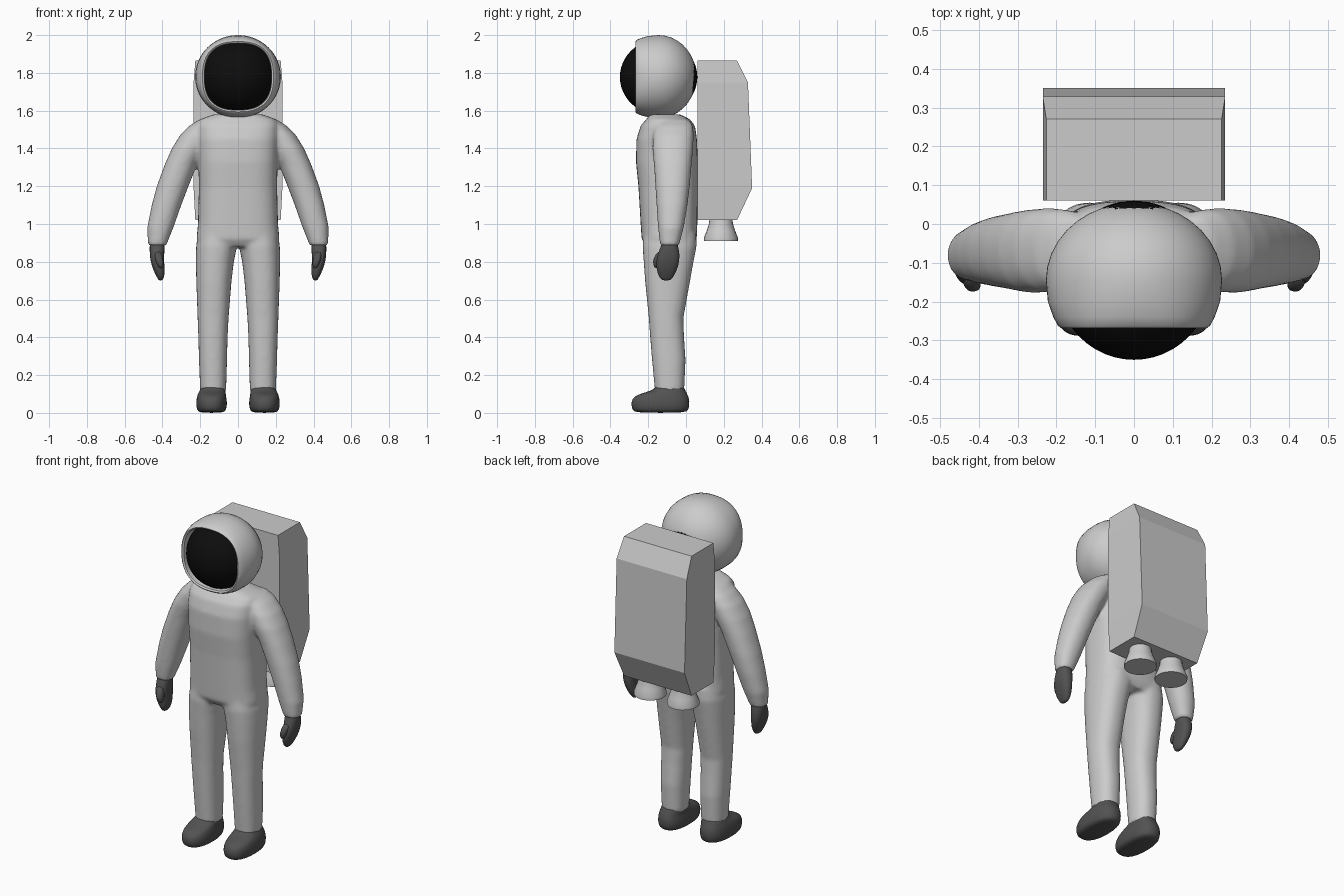
import bpy, bmesh, math

if "Cube" in bpy.data.objects:
    bpy.data.objects.remove(bpy.data.objects["Cube"])


def material(name, v):
    m = bpy.data.materials.new(name)
    m.diffuse_color = (v, v, v, 1)
    m.use_nodes = True
    m.node_tree.nodes["Principled BSDF"].inputs["Base Color"].default_value = m.diffuse_color
    return m


SUIT = material("light grey suit", 0.6)
DARK = material("dark grey rubber", 0.085)
BLACK = material("black visor", 0.004)


def loft(bm, rings, power=2.3, n=40, axis='z', side=1):
    """Skin closed superellipse rings (height, x0, x1, v0, v1[, power])."""
    loops = []
    for t, x0, x1, v0, v1, *p in rings:
        e = 2 / (p[0] if p else power)
        loop = []
        for i in range(n):
            a = 2 * math.pi * i / n
            c, s = math.cos(a), math.sin(a)
            x = (x0 + x1) / 2 + (x1 - x0) / 2 * math.copysign(abs(c) ** e, c)
            v = (v0 + v1) / 2 + (v1 - v0) / 2 * math.copysign(abs(s) ** e, s)
            loop.append(bm.verts.new((side * x, v, t) if axis == 'z' else (side * x, t, v)))
        loops.append(loop)
    for a, b in zip(loops, loops[1:]):
        for i in range(n):
            j = (i + 1) % n
            bm.faces.new((a[i], a[j], b[j], b[i]))
    bm.faces.new(loops[0])
    bm.faces.new(loops[-1])


def finish(bm, name, mat, angle=None):
    bmesh.ops.recalc_face_normals(bm, faces=bm.faces)
    me = bpy.data.meshes.new(name)
    bm.to_mesh(me)
    bm.free()
    ob = bpy.data.objects.new(name, me)
    bpy.context.collection.objects.link(ob)
    me.materials.append(mat)
    bpy.ops.object.select_all(action='DESELECT')
    ob.select_set(True)
    bpy.context.view_layer.objects.active = ob
    if angle:
        bpy.ops.object.shade_smooth_by_angle(angle=math.radians(angle))
    return ob


# Suit: torso, legs and sleeves fused into one smooth skin
TORSO = [(0.88, -.2, .2, -.21, .04), (0.92, -.22, .22, -.235, .057), (1.0, -.212, .212, -.24, .06),
         (1.2, -.207, .207, -.252, .062), (1.33, -.21, .21, -.265, .062), (1.45, -.215, .215, -.262, .058),
         (1.52, -.215, .215, -.24, .048), (1.555, -.2, .2, -.21, .02), (1.58, -.13, .13, -.19, -.03)]
LEG = [(.11, .063, .2, -.164, -.01), (.28, .058, .207, -.18, -.002), (.4, .055, .21, -.19, -.01),
       (.5, .05, .214, -.197, -.014), (.7, .034, .221, -.217, .022), (.8, .022, .223, -.224, .04),
       (.88, .006, .222, -.23, .056), (.95, .0, .21, -.225, .055)]
SLEEVE = [(.885, .38, .477, -.137, -.037), (.98, .342, .481, -.148, -.012), (1.1, .3, .457, -.156, .008),
          (1.2, .262, .43, -.162, .02), (1.315, .216, .388, -.17, .03), (1.4, .17, .35, -.178, .038),
          (1.47, .13, .307, -.175, .041), (1.52, .1, .258, -.165, .038), (1.553, .1, .205, -.14, .015)]
bm = bmesh.new()
loft(bm, TORSO, 2.9)
for s in (1, -1):
    loft(bm, LEG, 2.3, side=s)
    loft(bm, SLEEVE, 2.2, side=s)
suit = finish(bm, "suit", SUIT)
rm = suit.modifiers.new("fuse", 'REMESH')
rm.mode = 'VOXEL'
rm.voxel_size = 0.01
rm.use_smooth_shade = True
sm = suit.modifiers.new("soften", 'SMOOTH')
sm.factor = 0.5
sm.iterations = 10
for m in ("fuse", "soften"):
    bpy.ops.object.modifier_apply(modifier=m)

# Gloves with thumbs, and boots
GLOVE = [(.7, .402, .418, -.125, -.085), (.715, .392, .428, -.14, -.07), (.75, .386, .446, -.155, -.05),
         (.8, .392, .464, -.16, -.034), (.85, .39, .468, -.148, -.034), (.88, .388, .468, -.132, -.042),
         (.91, .39, .466, -.128, -.046)]
THUMB = [(.765, .4, .415, -.165, -.145), (.785, .393, .43, -.175, -.13), (.82, .397, .442, -.175, -.12),
         (.86, .408, .445, -.145, -.1)]
BOOT = [(0, .075, .205, -.27, .0), (.015, .063, .217, -.285, .013), (.045, .057, .223, -.292, .02),
        (.075, .06, .22, -.286, .018), (.095, .064, .215, -.262, .01), (.11, .065, .208, -.21, .002),
        (.125, .068, .2, -.168, -.006), (.15, .07, .193, -.158, -.016)]
for s, label in ((1, "left"), (-1, "right")):
    for part, tables in (("glove", (GLOVE, THUMB)), ("boot", (BOOT,))):
        bm = bmesh.new()
        for table in tables:
            loft(bm, table, 2.4, 24, side=s)
        ob = finish(bm, f"{label}_{part}", DARK, 70)
        ob.modifiers.new("round", 'SUBSURF').levels = 1

# Helmet shell: round back, squarer rim, recess behind the rim
HZ, HY = 1.78, -.145
profile = []
for deg in (2, 10, 20, 30, 40, 50, 60, 70, 80, 90):
    a = math.radians(deg)
    profile.append((HY + .2 * math.cos(a), .227 * math.sin(a), .22 * math.sin(a), 2))
profile += [(-.2, .222, .215, 2.1), (-.24, .208, .204, 2.25), (-.262, .196, .194, 2.4),
            (-.268, .188, .186, 2.5), (-.262, .178, .177, 2.6), (-.17, .174, .173, 2.6)]
bm = bmesh.new()
loft(bm, [(y, -rx, rx, HZ - rz, HZ + rz, p) for y, rx, rz, p in profile], n=64, axis='y')
finish(bm, "helmet", SUIT, 50)

# Visor
bm = bmesh.new()
bmesh.ops.create_uvsphere(bm, u_segments=48, v_segments=24, radius=1)
for v in bm.verts:
    v.co = (v.co.x * .2, HY + v.co.y * .205, HZ - .002 + v.co.z * .198)
finish(bm, "visor", BLACK, 60)

# Backpack: faceted box narrowing at the top and bottom
bm = bmesh.new()
levels = []
for z, w, back in ((1.02, .226, .27), (1.19, .235, .35), (1.75, .235, .328), (1.865, .226, .27)):
    levels.append([bm.verts.new(c) for c in ((-w, .06, z), (w, .06, z), (w, back, z), (-w, back, z))])
for a, b in zip(levels, levels[1:]):
    for i in range(4):
        j = (i + 1) % 4
        bm.faces.new((a[i], a[j], b[j], b[i]))
bm.faces.new(levels[0])
bm.faces.new(levels[-1])
finish(bm, "backpack", SUIT)

# Thruster nozzles under the backpack
for s, label in ((1, "left"), (-1, "right")):
    bm = bmesh.new()
    rings = [(z, s * .11 - r, s * .11 + r, .185 - r, .185 + r)
             for z, r in ((.91, .09), (.927, .09), (.965, .075), (1.0, .064), (1.03, .06))]
    loft(bm, rings, 2, 24)
    finish(bm, f"{label}_nozzle", SUIT, 35)
